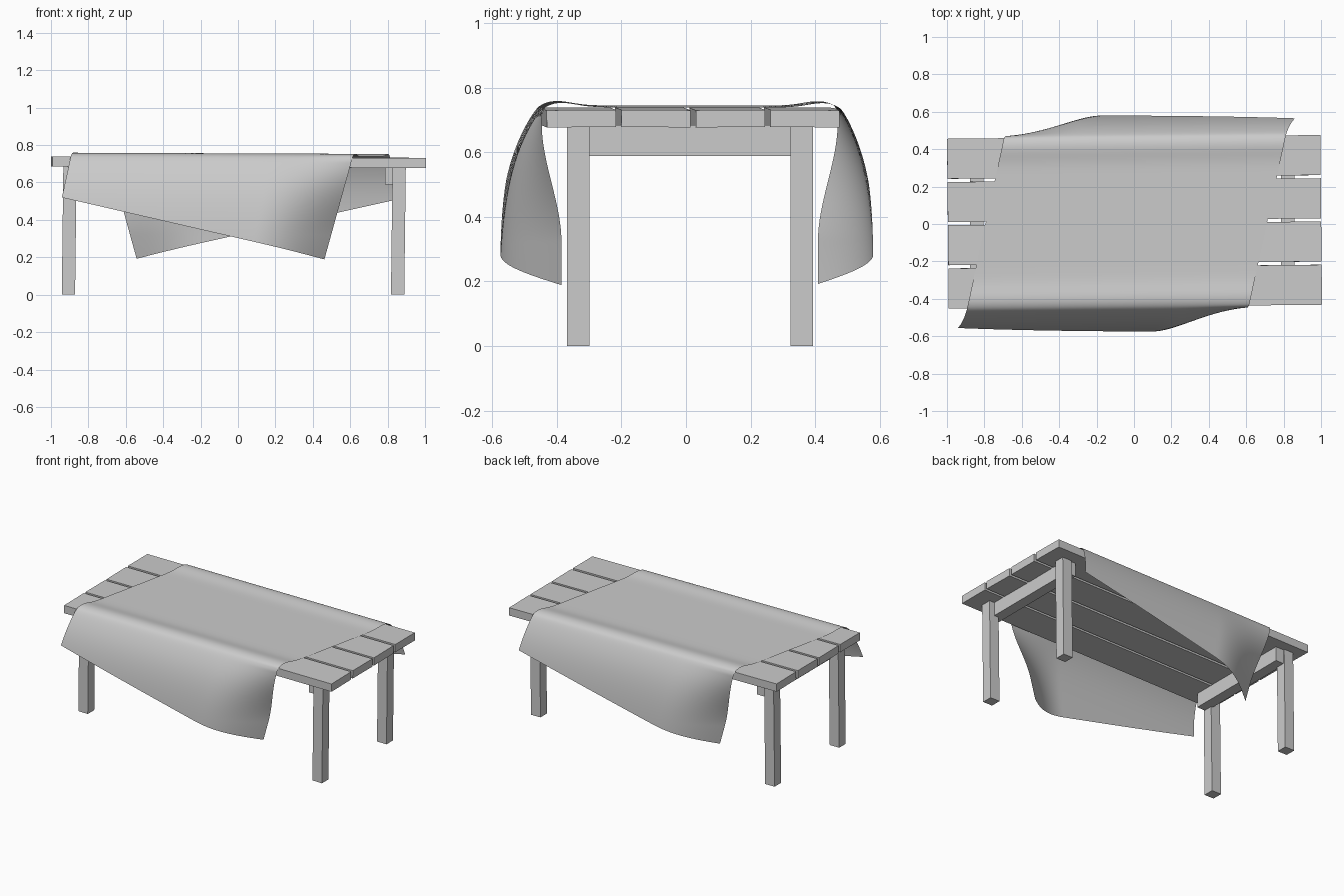
import bpy, bmesh, math
from mathutils import Matrix

if "Cube" in bpy.data.objects:
    bpy.data.objects.remove(bpy.data.objects["Cube"])

# The top sits very slightly turned and tilted; the legs lean a touch
TURN = Matrix.Rotation(0.01, 4, 'Z') @ Matrix.Rotation(0.004, 4, 'Y')
CY = 0.012


def box(name, x0, x1, y0, y1, z0, z1, roll=0.0, lean=0.0, base=Matrix()):
    bm = bmesh.new()
    bmesh.ops.create_cube(bm, size=1)
    c = ((x0 + x1) / 2, (y0 + y1) / 2, (z0 + z1) / 2)
    m = (Matrix.Translation(c) @ Matrix.Rotation(lean, 4, 'Y') @ Matrix.Rotation(roll, 4, 'X')
         @ Matrix.Diagonal((x1 - x0, y1 - y0, z1 - z0, 1)))
    bm.transform(base @ m)
    me = bpy.data.meshes.new(name)
    bm.to_mesh(me)
    bm.free()
    ob = bpy.data.objects.new(name, me)
    bpy.context.collection.objects.link(ob)
    return ob


# Four top planks with narrow gaps
for i in range(4):
    yc = CY + (i - 1.5) * 0.231
    box(f"plank_{i + 1}", -0.998, 0.998, yc - 0.107, yc + 0.107, 0.682, 0.735,
        roll=(0.008, -0.006, 0.006, -0.008)[i], base=TURN)

# Legs and the cross rail at each end
for side, x0, rail0 in (("left", -0.938, -0.877), ("right", 0.822, 0.787)):
    for end, y0 in (("front", -0.369), ("back", 0.324)):
        box(f"{end}_{side}_leg", x0, x0 + 0.071, y0, y0 + 0.07, 0.001, 0.684, lean=0.012)
    box(f"{side}_cross_rail", rail0, rail0 + 0.072, -0.36, 0.385, 0.588, 0.684)

# Tablecloth: a turned rectangle, draped over the front and back edges
W, L, ANG, CX = 1.47, 1.735, math.radians(12.2), -0.04
NU, NV = 90, 180


def smooth(a, b, x):
    t = min(max((x - a) / (b - a), 0), 1)
    return t * t * (3 - 2 * t)


def drape(u, v):
    x = CX + u * math.cos(ANG) + v * math.sin(ANG)
    y = -u * math.sin(ANG) + v * math.cos(ANG)
    sgn = 1 if y > 0 else -1
    edge = 0.457 + sgn * 0.01 * x
    d = abs(y) - edge                    # distance past the table edge
    t = W / 2 + sgn * u                  # distance from the long hanging corner
    b = math.sin(math.pi / 2 * min(t / 0.42, 1))
    drop = 0.015 * math.log(1 + math.exp(d / 0.015))
    z = 0.742 - 0.004 * x + 0.014 * math.exp(-((d + 0.05) / 0.07) ** 2) - drop
    if d > 0:
        flare = (0.142 if sgn < 0 else 0.122) * (1 - math.exp(-d / 0.18))
        tuck = 0.008 * smooth(0, 0.03, d) - 0.062 * smooth(0.05, 0.42, d)
        out = b * flare + (1 - b) * tuck
        x += sgn * 0.06 * (1 - b) * d
    else:
        out = d
    return x, CY + sgn * (edge + out), z


bm = bmesh.new()
grid = [[bm.verts.new(drape(W * (i / NU - 0.5), L * (j / NV - 0.5)))
         for i in range(NU + 1)] for j in range(NV + 1)]
for j in range(NV):
    for i in range(NU):
        bm.faces.new((grid[j][i], grid[j][i + 1], grid[j + 1][i + 1], grid[j + 1][i]))
for f in bm.faces:
    f.smooth = True
me = bpy.data.meshes.new("tablecloth")
bm.to_mesh(me)
bm.free()
cloth = bpy.data.objects.new("tablecloth", me)
bpy.context.collection.objects.link(cloth)
